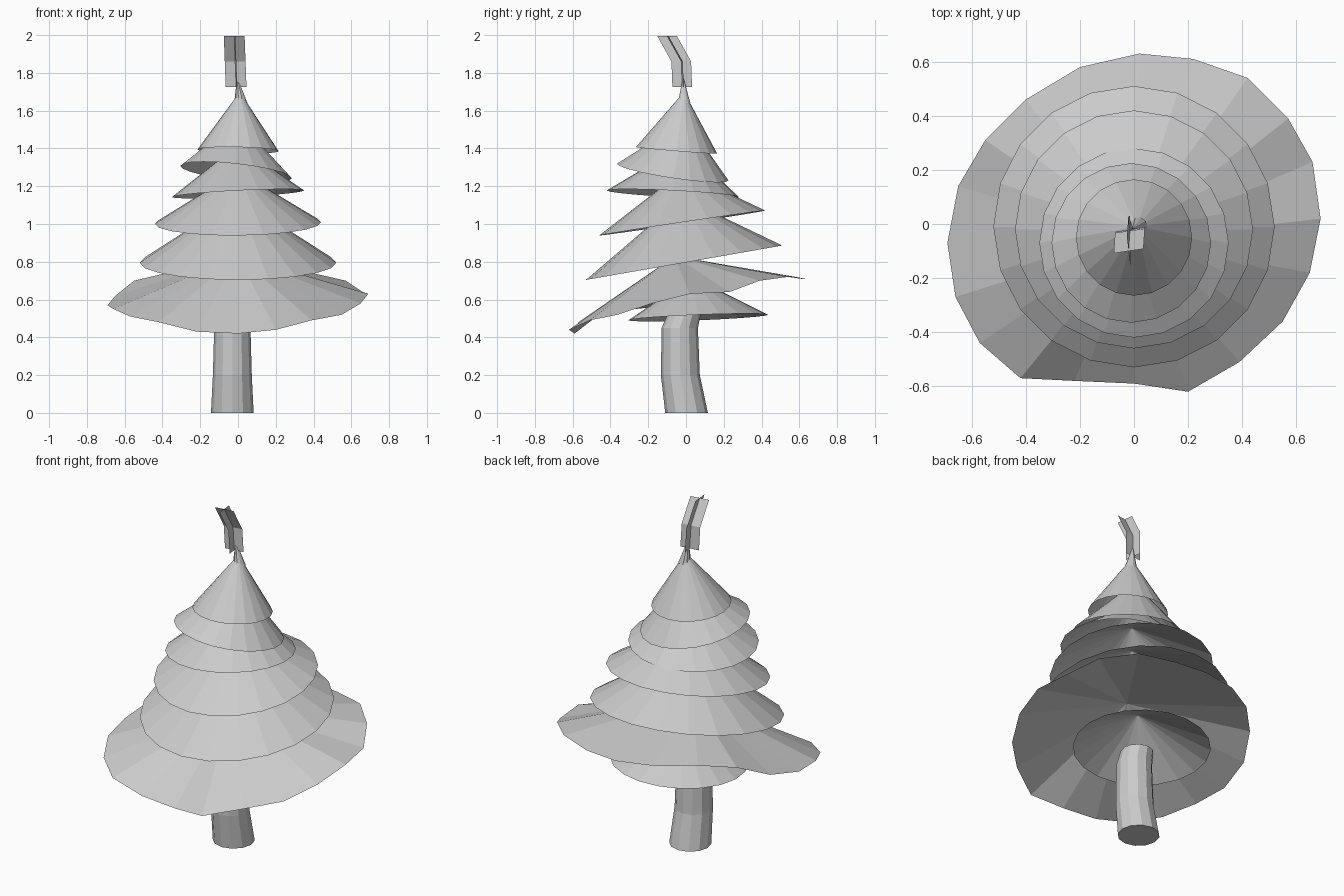
import bpy
from math import cos, sin, tau

cube = bpy.data.objects.get("Cube")
if cube:
    bpy.data.objects.remove(cube, do_unlink=True)

# One flat colour
gray = bpy.data.materials.new("light gray")
gray.use_nodes = True
colour = (0.6, 0.6, 0.6, 1)
gray.diffuse_color = colour
gray.node_tree.nodes["Principled BSDF"].inputs["Base Color"].default_value = colour


def make(name, verts, faces):
    mesh = bpy.data.meshes.new(name)
    mesh.from_pydata(verts, [], faces)
    mesh.materials.append(gray)
    obj = bpy.data.objects.new(name, mesh)
    bpy.context.collection.objects.link(obj)
    return obj


def ring(centre, radius, sides, tilt=(0, 0)):
    """Level circle sheared in z by the tilt slopes."""
    cx, cy, cz = centre
    points = []
    for i in range(sides):
        dx = radius * cos(tau * i / sides)
        dy = radius * sin(tau * i / sides)
        points.append((cx + dx, cy + dy, cz + tilt[0] * dx + tilt[1] * dy))
    return points


def cone(name, rim, apex):
    """Open shell from a rim up to a point."""
    n = len(rim)
    make(name, rim + [apex], [(i, (i + 1) % n, n) for i in range(n)])


# Round foliage tiers: name, rim centre, radius, tilt, apex
tiers = [
    ("foliage_top", (0, -0.05, 1.39), 0.215, (-0.02, -0.08), (0.01, -0.01, 1.7)),
    ("foliage_second", (-0.01, -0.07, 1.275), 0.295, (-0.11, -0.15), (0, 0, 1.55)),
    ("foliage_third", (0, -0.07, 1.16), 0.35, (0.05, -0.05), (0, -0.01, 1.42)),
    ("foliage_fourth", (0, -0.02, 1.005), 0.44, (0.01, 0.15), (0, -0.02, 1.28)),
    ("foliage_fifth", (0, -0.01, 0.795), 0.52, (0, 0.175), (0, -0.02, 1.14)),
    ("foliage_bottom", (0, 0.065, 0.505), 0.37, (0.04, 0.04), (0, 0.03, 0.72)),
]
for name, centre, radius, tilt, apex in tiers:
    cone(name, ring(centre, radius, 20, tilt), apex)

# Widest tier with its uneven drooping rim
wide_rim = [
    (0.69, 0.02, 0.63), (0.66, 0.23, 0.64), (0.57, 0.39, 0.7), (0.42, 0.54, 0.72),
    (0.22, 0.61, 0.71), (0.02, 0.63, 0.71), (-0.2, 0.58, 0.72), (-0.4, 0.46, 0.73),
    (-0.55, 0.31, 0.7), (-0.65, 0.14, 0.62), (-0.69, -0.07, 0.57), (-0.66, -0.27, 0.55),
    (-0.57, -0.44, 0.51), (-0.42, -0.57, 0.48), (-0.22, -0.58, 0.43), (0, -0.59, 0.42),
    (0.2, -0.62, 0.44), (0.39, -0.51, 0.49), (0.55, -0.36, 0.52), (0.65, -0.18, 0.58),
]
cone("foliage_wide", wide_rim, (0, -0.06, 0.83))

# Thin spike at the crown
cone("crown_spike", ring((0.015, -0.01, 1.64), 0.035, 10), (-0.005, -0.015, 1.78))

# Bent trunk, closed at both ends
sides = 12
sections = [((-0.03, 0.003, 0), 0.113), ((-0.03, -0.03, 0.2), 0.103),
            ((-0.03, -0.033, 0.45), 0.096), ((-0.03, -0.01, 0.52), 0.088)]
verts, faces = [], []
for centre, radius in sections:
    verts += ring(centre, radius, sides)
for level in range(len(sections) - 1):
    for i in range(sides):
        a, b = level * sides + i, level * sides + (i + 1) % sides
        faces.append((a, b, b + sides, a + sides))
faces.append(tuple(reversed(range(sides))))
faces.append(tuple(range(len(verts) - sides, len(verts))))
make("trunk", verts, faces)

# Topper: two crossed strips that bend toward the front
spine = [(-0.01, -0.02, 1.725), (-0.015, -0.025, 1.86), (-0.02, -0.1, 1.995)]
for name, dx, dy in (("topper_cross_strip", 0.055, 0.008),
                     ("topper_long_strip", -0.006, 0.052)):
    verts = []
    for x, y, z in spine:
        verts += [(x - dx, y - dy, z), (x + dx, y + dy, z)]
    make(name, verts, [(0, 1, 3, 2), (2, 3, 5, 4)])
